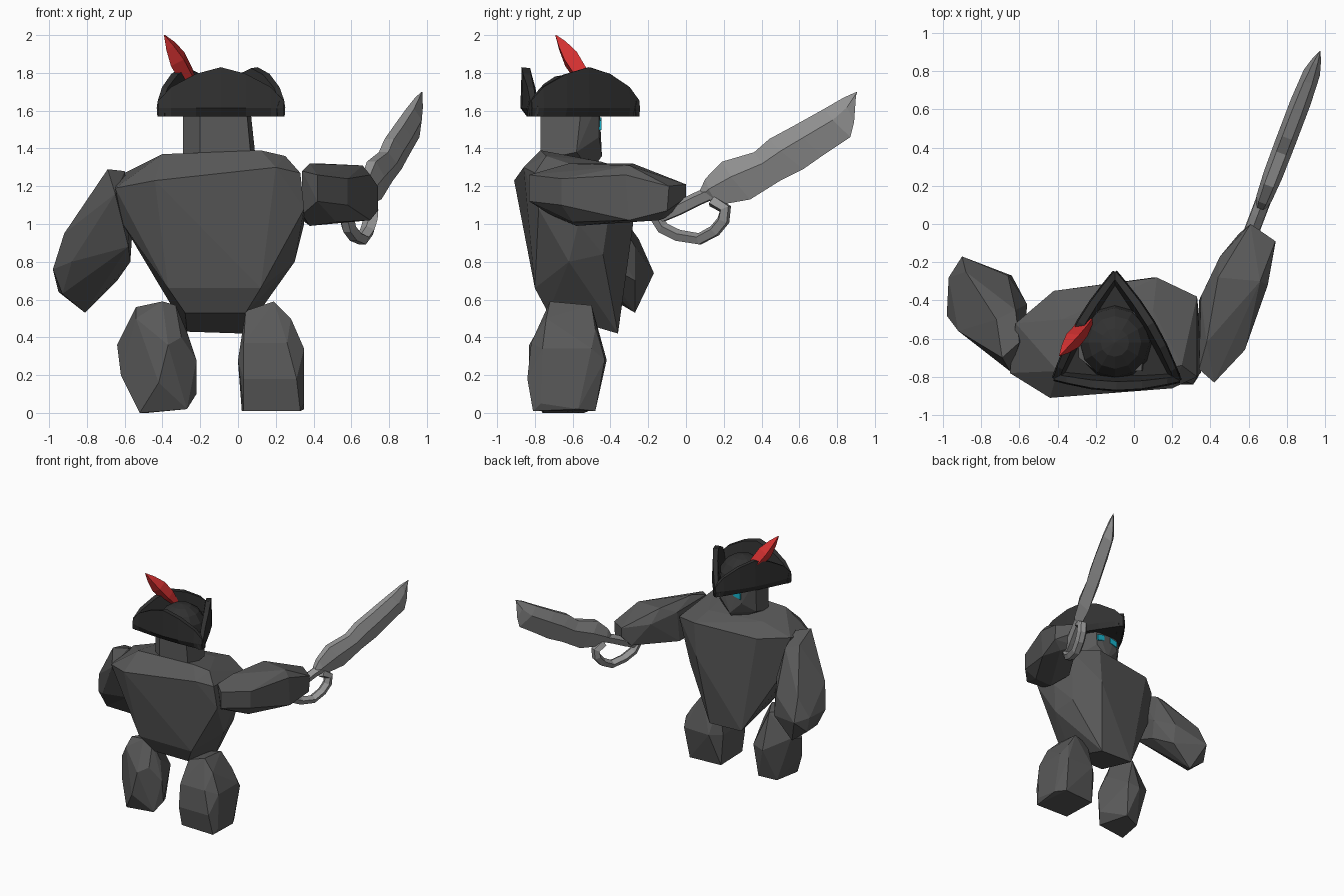
import bpy, bmesh, math
from mathutils import Vector


def material(name, rgb):
    m = bpy.data.materials.new(name)
    m.diffuse_color = (*rgb, 1)
    return m


STONE = material("stone", (0.10, 0.10, 0.10))
FELT = material("dark_felt", (0.03, 0.03, 0.03))
STEEL = material("steel", (0.30, 0.30, 0.30))
RED = material("red", (0.65, 0.03, 0.03))
CYAN = material("cyan", (0.01, 0.45, 0.60))


def finish(name, bm, mat):
    bmesh.ops.recalc_face_normals(bm, faces=bm.faces)
    me = bpy.data.meshes.new(name)
    bm.to_mesh(me)
    bm.free()
    me.materials.append(mat)
    ob = bpy.data.objects.new(name, me)
    bpy.context.collection.objects.link(ob)
    return ob


def rock(name, pts, mat=STONE):
    """Faceted boulder: convex hull of a few corner points."""
    bm = bmesh.new()
    for p in pts:
        bm.verts.new(p)
    bmesh.ops.convex_hull(bm, input=bm.verts)
    loose = [v for v in bm.verts if not v.link_faces]
    bmesh.ops.delete(bm, geom=loose, context='VERTS')
    bmesh.ops.dissolve_limit(bm, angle_limit=math.radians(6), verts=bm.verts, edges=bm.edges)
    return finish(name, bm, mat)


def loft(name, rings, mat):
    """Skin between equal-sized rings, capped at both ends."""
    bm = bmesh.new()
    vr = [[bm.verts.new(p) for p in r] for r in rings]
    n = len(vr[0])
    for a, b in zip(vr, vr[1:]):
        for i in range(n):
            j = (i + 1) % n
            bm.faces.new((a[i], a[j], b[j], b[i]))
    bm.faces.new(vr[0])
    bm.faces.new(vr[-1])
    return finish(name, bm, mat)


# Torso: broad shoulders tapering to the waist
rock("torso", [
    (-.44, -.91, 1.23), (.20, -.86, 1.30), (.12, -.80, .66), (-.37, -.80, .66),
    (-.65, -.78, 1.19), (-.61, -.70, 1.00), (-.62, -.52, 1.26), (-.60, -.52, 1.02),
    (.33, -.80, 1.27), (.35, -.78, 1.08), (.35, -.57, 1.00), (.30, -.62, .80),
    (.27, -.44, .84), (.33, -.38, 1.24), (-.40, -.77, 1.37), (.12, -.77, 1.39),
    (.25, -.74, 1.36), (-.38, -.50, 1.34), (.10, -.45, 1.33), (.12, -.28, 1.28),
    (.10, -.28, 1.00), (-.42, -.35, 1.26), (-.36, -.35, 1.00), (-.27, -.36, .43),
    (.03, -.36, .42), (-.28, -.73, .53), (.04, -.73, .53), (.09, -.38, .58)])

# Head, with two eyes on the +y face
rock("head", [
    (-.29, -.70, 1.66), (-.29, -.70, 1.34), (-.20, -.77, 1.66), (-.20, -.77, 1.34),
    (.04, -.77, 1.66), (.07, -.77, 1.34), (.06, -.55, 1.66), (.09, -.58, 1.38),
    (-.29, -.52, 1.66), (-.28, -.55, 1.38), (-.21, -.46, 1.66), (.01, -.46, 1.66),
    (-.20, -.46, 1.46), (.00, -.46, 1.46), (-.10, -.445, 1.36), (-.10, -.50, 1.28)])
for side in (-1, 1):
    x = -.10 + side * .065
    rock("eye", [(x + u * .033, y, z - side * u * .008) for u in (-1, 1)
                 for y in (-.48, -.447) for z in (1.505, 1.555)], CYAN)

# Arms: one hanging, one raised forward with the blade
rock("hanging_arm", [
    (-.69, -.70, 1.29), (-.60, -.62, 1.28), (-.65, -.77, 1.16), (-.57, -.62, 1.08),
    (-.62, -.45, 1.20), (-.72, -.50, 1.23), (-.92, -.56, .95), (-.98, -.48, .76),
    (-.88, -.57, .80), (-.57, -.45, .80), (-.58, -.66, .88), (-.95, -.27, .64),
    (-.97, -.28, .76), (-.90, -.17, .74), (-.81, -.27, .53), (-.64, -.27, .70),
    (-.66, -.27, .88), (-.88, -.25, .92), (-.93, -.44, .63), (-.56, -.42, .95)])
rock("raised_arm", [
    (.42, -.83, 1.26), (.42, -.83, 1.12), (.34, -.76, 1.28), (.34, -.72, 1.05),
    (.38, -.62, 1.32), (.58, -.66, 1.24), (.58, -.66, 1.10), (.52, -.60, 1.01),
    (.38, -.58, .99), (.35, -.38, 1.27), (.34, -.40, 1.02), (.44, -.28, 1.32),
    (.66, -.30, 1.31), (.70, -.32, 1.26), (.74, -.09, 1.20), (.74, -.10, 1.07),
    (.65, -.14, 1.02), (.61, .00, 1.21), (.61, .00, 1.14), (.55, -.05, 1.06),
    (.45, -.17, 1.22), (.45, -.20, 1.04), (.70, -.30, 1.02)])

# Legs: stubby boulders
rock("left_leg", [
    (-.54, -.66, .56), (-.40, -.70, .59), (-.33, -.68, .57), (-.42, -.52, .57),
    (-.27, -.66, .43), (-.54, -.74, .50), (-.30, -.77, .40), (-.64, -.65, .36),
    (-.60, -.56, .38), (-.62, -.68, .20), (-.37, -.83, .36), (-.42, -.83, .16),
    (-.22, -.71, .28), (-.22, -.69, .10), (-.27, -.75, .02), (-.52, -.76, 0),
    (-.48, -.54, 0), (-.34, -.49, .02), (-.42, -.43, .28), (-.32, -.45, .30)])
rock("right_leg", [
    (.04, -.72, .54), (.19, -.72, .59), (.05, -.52, .54), (.19, -.50, .57),
    (.28, -.74, .50), (.28, -.48, .44), (.00, -.78, .28), (.03, -.82, .37),
    (.26, -.82, .37), (.35, -.76, .34), (.35, -.50, .34), (.32, -.43, .28),
    (.35, -.77, .05), (.35, -.57, .02), (.30, -.48, .01), (.03, -.80, .01), (.33, -.81, .01),
    (.31, -.84, .18), (.03, -.84, .18), (.02, -.50, .01), (.00, -.50, .27), (.08, -.42, .28)])

# Hat: triangular brim, three upturned flaps, rounded crown
corners = [Vector((-.42, -.81, 0)), Vector((.24, -.82, 0)), Vector((-.10, -.25, 0))]
mid = sum(corners, Vector()) / 3
rock("hat_brim", [c * k + mid * (1 - k) + Vector((0, 0, z))
                  for c in corners for k, z in ((.98, 1.572), (.98, 1.61))], FELT)
for i in range(3):
    a, b = corners[i], corners[(i + 1) % 3]
    out = (b - a).cross(Vector((0, 0, 1))).normalized()
    rings = []
    for t, h in ((0, .06), (.1, .13), (.3, .20), (.5, .235), (.7, .20), (.9, .13), (1, .06)):
        base = a.lerp(b, t)
        bow = (.05 if i == 0 else .035) * math.sin(math.pi * t)
        rings.append([base + out * d + Vector((0, 0, z)) for d, z in (
            (-.035, 1.57), (.008 + bow * .4, 1.57), (.012 + bow, 1.615),
            (.005 + bow, 1.595 + h), (-.025 + bow * .7, 1.59 + h), (-.04 + bow * .4, 1.61))])
    loft("hat_flap", rings, FELT)
bm = bmesh.new()
bmesh.ops.create_uvsphere(bm, u_segments=12, v_segments=8, radius=.195)
for v in bm.verts:
    v.co = (v.co.x - .10, v.co.y - .62, 1.60 + max(v.co.z, 0))
bmesh.ops.remove_doubles(bm, verts=bm.verts, dist=.001)
finish("hat_crown", bm, FELT)

# Feather: slim diamond spike
foot, tip = Vector((-.235, -.51, 1.72)), Vector((-.39, -.69, 2.00))
flat = (tip - foot).cross(Vector((.65, -.75, 0))).normalized()
thin = (tip - foot).cross(flat).normalized()
loft("feather", [[foot.lerp(tip, t) + flat * w * cx + thin * w * .8 * cy
                  for cx, cy in ((1, 0), (0, 1), (-1, 0), (0, -1))]
                 for t, w in ((0, .03), (.25, .055), (.55, .06), (.8, .035), (1, .003))], RED)


# Sword: everything lies in one upright plane running along +y
def on_plane(y, z, off=0):
    return Vector((.63 + .38 * y + off, y - .37 * off, z))


# station: spine (y, z), edge (y, z), half thickness
blade = [((.08, 1.18), (.13, 1.12), .03), ((.11, 1.24), (.17, 1.10), .04),
         ((.20, 1.33), (.34, 1.13), .048), ((.37, 1.38), (.50, 1.23), .05),
         ((.45, 1.45), (.62, 1.29), .05), ((.58, 1.52), (.72, 1.36), .05),
         ((.74, 1.61), (.87, 1.46), .042), ((.84, 1.67), (.89, 1.54), .022),
         ((.905, 1.70), (.90, 1.68), .003)]
rings = []
for (sy, sz), (ey, ez), w in blade:
    my, mz = sy * .6 + ey * .4, sz * .6 + ez * .4
    rings.append([on_plane(sy, sz, -w * .5), on_plane(sy, sz, w * .5), on_plane(my, mz, w),
                  on_plane(ey, ez), on_plane(my, mz, -w)])
loft("sword_blade", rings, STEEL)


def bar(name, path, w, h):
    """Five-sided bar following (y, z) points in the sword plane."""
    rings = []
    for i, (y, z) in enumerate(path):
        p, q = path[max(i - 1, 0)], path[min(i + 1, len(path) - 1)]
        ln = math.hypot(q[0] - p[0], q[1] - p[1])
        ny, nz = -(q[1] - p[1]) / ln, (q[0] - p[0]) / ln
        rings.append([on_plane(y + ny * h * s, z + nz * h * s, w * o)
                      for s, o in ((1, 0), (.3, 1), (-1, .5), (-1, -.5), (.3, -1))])
    loft(name, rings, STEEL)


bar("sword_handle", [(-.17, 1.03), (-.05, 1.08), (.05, 1.13), (.14, 1.17)], .035, .035)
bar("sword_guard", [(-.15, 1.03), (-.12, .98), (-.04, .94), (.07, .922),
                    (.15, .965), (.195, 1.02), (.205, 1.08), (.14, 1.12)], .038, .03)
